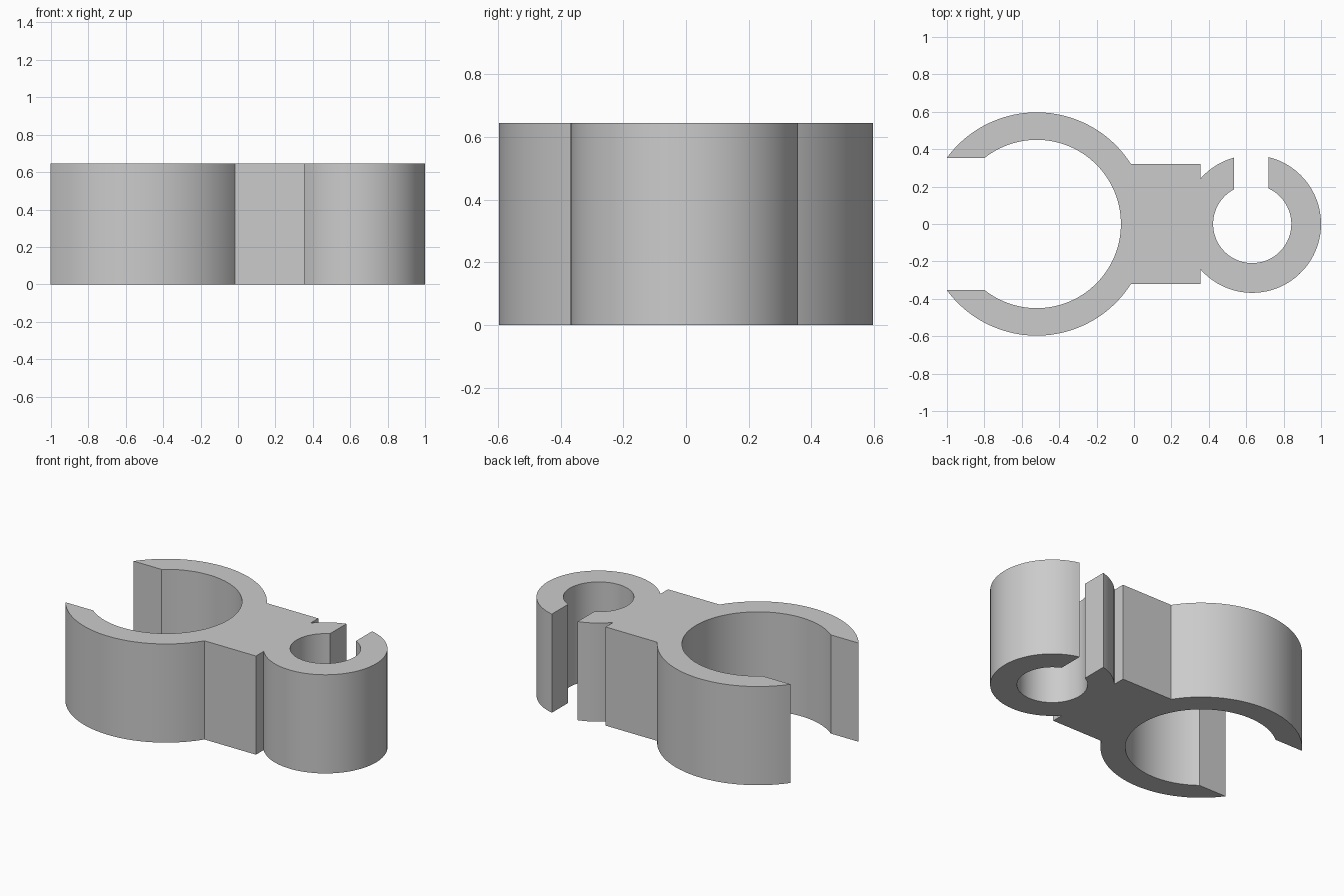
import bpy, bmesh
from math import acos, asin, cos, sin, pi, radians

cube = bpy.data.objects.get("Cube")
if cube:
    bpy.data.objects.remove(cube, do_unlink=True)

HEIGHT = 0.645
BIG_X, BIG_OUT, BIG_IN = -0.52, 0.597, 0.45
SMALL_X, SMALL_OUT, SMALL_IN = 0.632, 0.368, 0.209
MOUTH = 0.352          # half height of the large clip opening
BRIDGE_Y, BRIDGE_END = 0.322, 0.355
SLOT_LEFT, SLOT_RIGHT = 0.535, 0.72


def arc(cx, radius, start, end, steps):
    """Points along an arc centred on the x axis."""
    return [(cx + radius * cos(start + (end - start) * i / steps),
             radius * sin(start + (end - start) * i / steps))
            for i in range(steps + 1)]


def angle_at_x(x, radius):
    return acos((x - SMALL_X) / radius)


# Angles where the arcs meet the openings and the bridge
tip_out = pi - asin(MOUTH / BIG_OUT)
tip_in = pi - asin(MOUTH / BIG_IN)
join_big = asin(BRIDGE_Y / BIG_OUT)
join_small = angle_at_x(BRIDGE_END, SMALL_OUT)

# Counter-clockwise outline of the whole clip
outline = arc(BIG_X, BIG_OUT, -tip_out, -join_big, 40)
outline.append((BRIDGE_END, -BRIDGE_Y))
outline += arc(SMALL_X, SMALL_OUT, -join_small, angle_at_x(SLOT_RIGHT, SMALL_OUT), 56)
outline += arc(SMALL_X, SMALL_IN, angle_at_x(SLOT_RIGHT, SMALL_IN),
               angle_at_x(SLOT_LEFT, SMALL_IN) - 2 * pi, 64)
outline += arc(SMALL_X, SMALL_OUT, angle_at_x(SLOT_LEFT, SMALL_OUT), join_small, 10)
outline.append((BRIDGE_END, BRIDGE_Y))
outline += arc(BIG_X, BIG_OUT, join_big, tip_out, 40)
outline += arc(BIG_X, BIG_IN, tip_in, -tip_in, 80)

# Extrude the outline into a solid
bm = bmesh.new()
base = bm.faces.new([bm.verts.new((x, y, 0)) for x, y in outline])
top = bmesh.ops.extrude_face_region(bm, geom=[base], use_keep_orig=True)
bmesh.ops.translate(bm, vec=(0, 0, HEIGHT),
                    verts=[v for v in top["geom"] if isinstance(v, bmesh.types.BMVert)])
bmesh.ops.recalc_face_normals(bm, faces=bm.faces)
mesh = bpy.data.meshes.new("double_clip")
bm.to_mesh(mesh)
bm.free()

clip = bpy.data.objects.new("double_clip", mesh)
bpy.context.collection.objects.link(clip)

# Plain grey plastic
grey = bpy.data.materials.new("light_grey")
grey.use_nodes = True
colour = (0.6, 0.6, 0.6, 1)
grey.diffuse_color = colour
grey.node_tree.nodes["Principled BSDF"].inputs["Base Color"].default_value = colour
mesh.materials.append(grey)

# Smooth curved walls, sharp corners
bpy.ops.object.select_all(action="DESELECT")
clip.select_set(True)
bpy.context.view_layer.objects.active = clip
bpy.ops.object.shade_smooth_by_angle(angle=radians(20))
